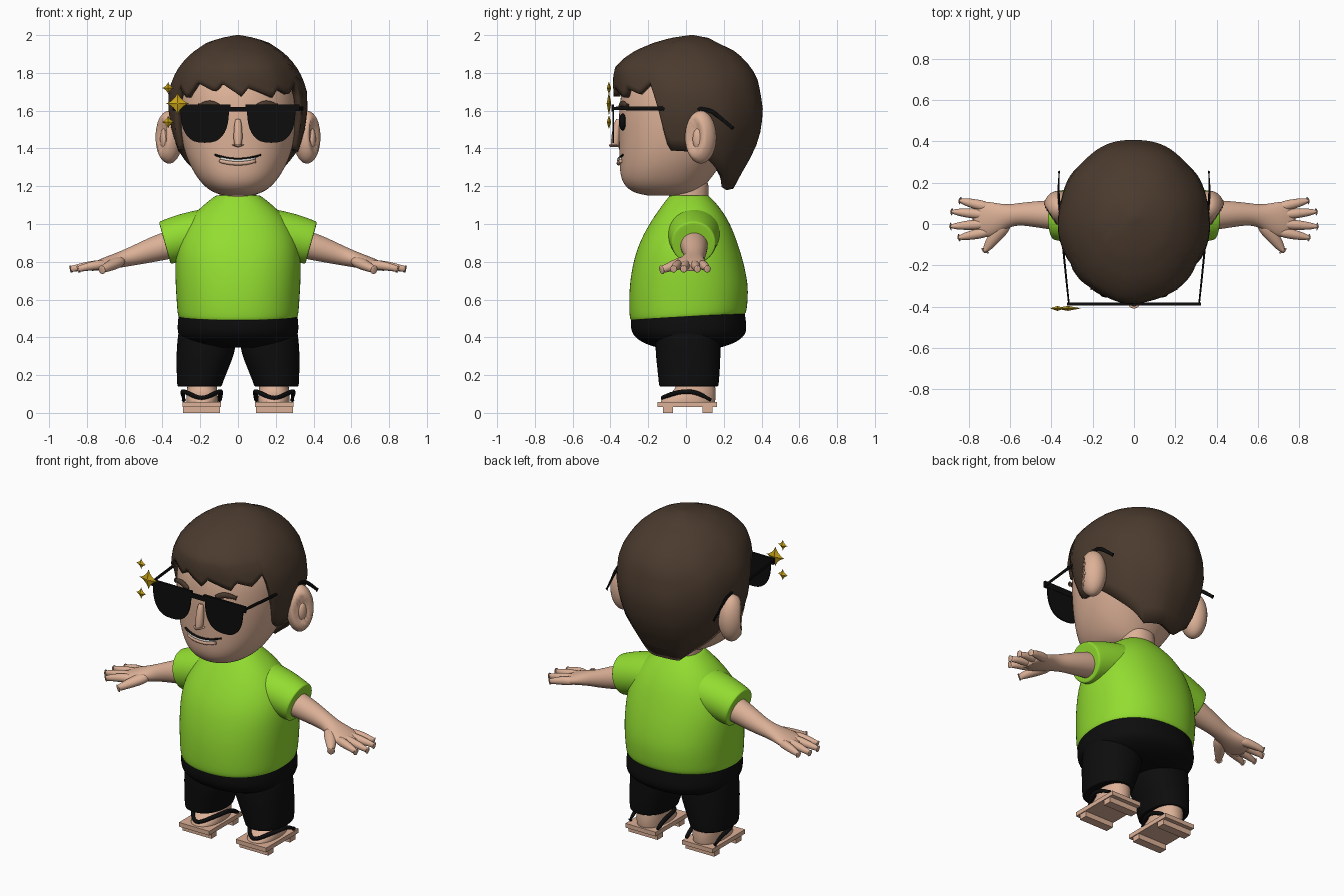
import bpy, bmesh, math
from mathutils import Vector

cube = bpy.data.objects.get("Cube")
if cube:
    bpy.data.objects.remove(cube, do_unlink=True)


def material(name, rgb):
    m = bpy.data.materials.new(name)
    m.use_nodes = True
    m.diffuse_color = (*rgb, 1)
    m.node_tree.nodes["Principled BSDF"].inputs["Base Color"].default_value = (*rgb, 1)
    return m


SKIN = material("skin", (0.72, 0.44, 0.31))
GREEN = material("lime shirt", (0.29, 0.72, 0.03))
BLACK = material("black", (0.004, 0.004, 0.004))
BROWN = material("hair brown", (0.07, 0.043, 0.027))
GOLD = material("gold", (0.6, 0.38, 0.01))
WHITE = material("tooth white", (0.8, 0.78, 0.72))


def finish(name, bm, mat, mirror=False, subsurf=0, smooth=True):
    bmesh.ops.recalc_face_normals(bm, faces=bm.faces)
    me = bpy.data.meshes.new(name)
    bm.to_mesh(me)
    bm.free()
    me.materials.append(mat)
    ob = bpy.data.objects.new(name, me)
    bpy.context.collection.objects.link(ob)
    for p in me.polygons:
        p.use_smooth = smooth
    if mirror:
        ob.modifiers.new("mirror", "MIRROR").use_mirror_merge = False
    if subsurf:
        s = ob.modifiers.new("subsurf", "SUBSURF")
        s.levels = s.render_levels = subsurf
    return ob


def loft(name, rings, mat, mirror=False, subsurf=2):
    """Skin a list of point rings, closing both ends with an inset cap."""
    def inset(ring):
        c = sum(ring, Vector()) / len(ring)
        return [c + (p - c) * 0.93 for p in ring]
    rings = [inset(rings[0])] + rings + [inset(rings[-1])]
    bm = bmesh.new()
    vs = [[bm.verts.new(p) for p in r] for r in rings]
    n = len(vs[0])
    for a, b in zip(vs, vs[1:]):
        for i in range(n):
            bm.faces.new((a[i], a[(i + 1) % n], b[(i + 1) % n], b[i]))
    bm.faces.new(vs[0])
    bm.faces.new(vs[-1])
    return finish(name, bm, mat, mirror, subsurf)


def ring(z, w, yf, yb, cx=0, tilt=0, n=24, p=2.2):
    """Horizontal superellipse from front yf to back yb."""
    out = []
    for i in range(n):
        a = math.tau * i / n
        c, s = math.cos(a), math.sin(a)
        x = cx + w * math.copysign(abs(c) ** (2 / p), c)
        y = (yf + yb) / 2 + (yb - yf) / 2 * math.copysign(abs(s) ** (2 / p), s)
        out.append(Vector((x, y, z + tilt * y)))
    return out


def tube(name, path, mat, mirror=False, n=10, rounded=True, subsurf=2):
    """Path points are x, y, z, side radius, vertical radius."""
    pts = [(Vector(p[:3]), p[3], p[4] if len(p) > 4 else p[3]) for p in path]
    if rounded:
        for end, prev, at in ((0, 1, 0), (-1, -2, len(pts))):
            q, a, b = pts[end]
            d = (q - pts[prev][0]).normalized()
            pts.insert(at, (q + d * 0.7 * min(a, b), a * 0.6, b * 0.6))
    rings = []
    for i, (q, a, b) in enumerate(pts):
        d = (pts[min(i + 1, len(pts) - 1)][0] - pts[max(i - 1, 0)][0]).normalized()
        side = d.cross(Vector((0, 0, 1))).normalized()
        up = side.cross(d)
        rings.append([q + side * a * math.cos(t) + up * b * math.sin(t)
                      for t in (math.tau * k / n for k in range(n))])
    return loft(name, rings, mat, mirror, subsurf)


def ball(name, loc, size, mat, mirror=False, dent=None):
    bm = bmesh.new()
    bmesh.ops.create_uvsphere(bm, u_segments=32, v_segments=20, radius=1)
    for v in bm.verts:
        if dent:
            k = v.co.dot(Vector(dent).normalized())
            v.co *= 1 - 0.45 * min(1, max(0, (k - 0.72) / 0.12))
        v.co = Vector(loc) + v.co * Vector(size)
    return finish(name, bm, mat, mirror)


def box(name, lo, hi, mat, mirror=False):
    bm = bmesh.new()
    bmesh.ops.create_cube(bm, size=1)
    for v in bm.verts:
        v.co = Vector([(l + h) / 2 + c * (h - l) for l, h, c in zip(lo, hi, v.co)])
    return finish(name, bm, mat, mirror, smooth=False)


def interp(t, table):
    for a, b in zip(table, table[1:]):
        if a[0] <= t <= b[0]:
            f = (t - a[0]) / (b[0] - a[0])
            return [p + (q - p) * f for p, q in zip(a[1:], b[1:])]
    return table[-1][1:] if t > table[-1][0] else table[0][1:]


# Head: height, half width, front, back
HEAD = [(1.15, .07, -.2, .04), (1.165, .13, -.28, .07), (1.2, .18, -.325, .1),
        (1.25, .222, -.35, .14), (1.33, .268, -.355, .2), (1.45, .305, -.358, .29),
        (1.6, .322, -.36, .34), (1.75, .31, -.34, .34), (1.88, .22, -.24, .25)]
loft("head", [ring(*r) for r in HEAD], SKIN)
loft("neck", [ring(z, .1, -.09, .12) for z in (1.1, 1.15, 1.22)], SKIN)
ball("ear", (.365, .078, 1.46), (.073, .083, .14), SKIN, True, dent=(.8, -.6, .05))
ball("ear_inner_fold", (.39, .07, 1.45), (.022, .035, .06), SKIN, True)
tube("nose", [(0, -.36, 1.54, .02), (0, -.372, 1.47, .026), (0, -.375, 1.42, .038)], SKIN)


def face_path(xs, z0, bend, r, push=0, rz=None):
    out = []
    for x in xs:
        z = z0 + bend * x * x
        w, yf, yb = interp(z, HEAD)
        y = (yf + yb) / 2 - (yb - yf) / 2 * (1 - abs(x / w) ** 2.2) ** (1 / 2.2)
        out.append((x, y - push, z, r, rz or r))
    return out


# Smile and eyes
smile = [-.12, -.09, -.06, -.03, 0, .03, .06, .09, .12]
tube("mouth_line", face_path(smile, 1.344, 1.5, .008, .001, .006), BLACK)
tube("teeth", face_path(smile[1:-1], 1.336, 1.5, .008, .003, .008), WHITE)
tube("lower_lip", face_path(smile[1:-1], 1.321, 1.5, .012, .002), SKIN)
ball("eye", (.135, -.335, 1.54), (.032, .02, .045), BLACK, True)
tube("eyebrow", [(.1, -.348, 1.62, .012, .016), (.15, -.337, 1.645, .014, .02),
                 (.205, -.31, 1.625, .012, .016)], BROWN, True)

# Hair: a shell from the crown down to an edge height that varies round the head
HAIR = [(1.15, .19, -.2, .23), (1.28, .27, -.28, .30), (1.39, .32, -.34, .365),
        (1.5, .352, -.37, .40), (1.6, .368, -.38, .41), (1.7, .366, -.382, .395),
        (1.77, .345, -.385, .378), (1.83, .312, -.375, .345), (1.88, .272, -.325, .30),
        (1.92, .225, -.265, .25), (1.96, .165, -.17, .165), (1.985, .09, -.08, .12), (2, .01, .02, .04)]
EDGE = [(-180, 1.19), (-150, 1.18), (-116, 1.31), (-100, 1.38), (-73, 1.39), (-66, 1.6),
        (-60, 1.73), (-48, 1.67), (-38, 1.75), (-20, 1.7), (-14, 1.745), (3, 1.675),
        (9, 1.72), (30, 1.67), (35, 1.72), (48, 1.69), (60, 1.75), (66, 1.6), (73, 1.39),
        (100, 1.38), (116, 1.31), (150, 1.18), (180, 1.19)]
bm = bmesh.new()
N, ROWS = 120, 18
grid = []
for j in range(ROWS + 1):
    row = []
    for i in range(N):
        deg = -180 + 360 * i / N
        edge = interp(deg, EDGE)[0]
        z = 2 - (2 - edge) * (j / ROWS) ** 1.8
        w, yf, yb = interp(z, HAIR)
        a = math.radians(deg)
        lump = 1 + .008 * math.sin(9 * a + 5 * z) * (j / ROWS)
        row.append(bm.verts.new((w * math.sin(a) * lump,
                                 (yf + yb) / 2 - (yb - yf) / 2 * math.cos(a) * lump, z)))
    grid.append(row)
bm.faces.new(grid[0])
for a, b in zip(grid, grid[1:]):
    for i in range(N):
        bm.faces.new((a[i], a[(i + 1) % N], b[(i + 1) % N], b[i]))
hair = finish("hair", bm, BROWN)
thick = hair.modifiers.new("thickness", "SOLIDIFY")
thick.thickness, thick.offset = .035, -1

# Sunglasses
bm = bmesh.new()
lens = [bm.verts.new((.176 + .128 * math.copysign(abs(math.cos(a)) ** .75, math.cos(a)), -.39,
                      1.61 - .18 * math.sin(a) ** .8 if 0 < a < math.pi else 1.61))
        for a in (math.pi * k / 28 for k in range(29))]
face = bm.faces.new(lens)
moved = bmesh.ops.extrude_face_region(bm, geom=[face])["geom"]
bmesh.ops.translate(bm, vec=(0, .008, 0), verts=[v for v in moved if isinstance(v, bmesh.types.BMVert)])
finish("lens", bm, BLACK, True, smooth=False)
box("glasses_brow", (.04, -.395, 1.597), (.325, -.38, 1.633), BLACK, True)
box("glasses_bridge", (-.05, -.395, 1.595), (.05, -.38, 1.62), BLACK)
tube("temple", [(.315, -.385, 1.612, .005, .011), (.345, -.1, 1.612, .005, .011),
                (.362, .11, 1.612, .006, .011), (.366, .15, 1.59, .006, .013),
                (.362, .25, 1.505, .006, .014)], BLACK, True)

# Sparkles beside the glasses
for label, x, z, s in (("large", -.32, 1.638, .064), ("upper", -.37, 1.72, .034), ("lower", -.37, 1.54, .036)):
    bm = bmesh.new()
    rim = []
    for k in range(32):
        c, d = math.cos(math.tau * k / 32), math.sin(math.tau * k / 32)
        rim.append(bm.verts.new((x + s * c ** 3, -.408, z + s * d ** 3)))
    for y in (-.42, -.396):
        tip = bm.verts.new((x, y, z))
        for k in range(32):
            bm.faces.new((rim[k], rim[(k + 1) % 32], tip))
    finish(label + "_sparkle", bm, GOLD, smooth=False)

# Shirt with short sleeves
SHIRT = [(.5, .322, -.30, .322), (.58, .327, -.305, .33), (.68, .334, -.302, .332),
         (.8, .336, -.282, .307), (.9, .325, -.25, .275), (1.0, .28, -.197, .237),
         (1.08, .21, -.142, .187), (1.135, .14, -.1, .137), (1.152, .115, -.085, .118)]
loft("shirt", [ring(*r, tilt=.06 if r[0] < .6 else 0) for r in SHIRT], GREEN)
tube("sleeve", [(.13, .04, .96, .15, .13), (.27, .04, .935, .137, .128), (.37, .04, .905, .122, .12),
                (.388, .04, .9, .118, .116)], GREEN, True, n=20, rounded=False)

# Arms and hands
tube("arm", [(.3, .04, .905, .08), (.42, .045, .875, .072), (.54, .05, .835, .055, .054),
             (.61, .04, .815, .053, .044), (.68, .025, .795, .085, .037),
             (.735, .02, .78, .092, .031), (.77, .02, .772, .08, .024)], SKIN, True, n=16)
for label, y0, x1, y1 in (("little", .085, .84, .113), ("ring", .045, .88, .06),
                          ("middle", .0, .885, -.012), ("index", -.04, .845, -.066)):
    tube(label + "_finger", [(.72, y0, .785, .028), ((.72 + x1) / 2, (y0 + y1) / 2, .778, .025),
                             (x1, y1, .762, .022)], SKIN, True)
tube("thumb", [(.63, -.01, .8, .04, .034), (.68, -.07, .778, .034, .03), (.72, -.128, .758, .026)], SKIN, True)

# Shorts
SEAT = [(.56, .31, -.285, .31), (.5, .32, -.296, .318), (.44, .325, -.296, .326),
        (.4, .315, -.275, .308), (.365, .27, -.22, .25), (.345, .2, -.15, .18)]
loft("shorts_seat", [ring(*r) for r in SEAT], BLACK)
LEG = [(.45, .15, -.16, .18, .165), (.34, .16, -.165, .185, .167), (.25, .142, -.155, .182, .185),
       (.155, .121, -.145, .175, .203), (.14, .118, -.143, .172, .203)]
loft("shorts_leg", [ring(*r) for r in LEG], BLACK, True)

# Feet and raised sandals
FOOT = [(.05, .085, -.14, .155, .19), (.085, .085, -.125, .158, .19),
        (.115, .08, -.05, .158, .19), (.2, .077, -.05, .15, .19)]
loft("foot", [ring(*r) for r in FOOT], SKIN, True)
box("sandal_sole", (.09, -.15, .032), (.295, .165, .058), SKIN, True)
for label, y in (("front", -.122), ("back", .088)):
    box(label + "_sandal_bar", (.095, y, 0), (.29, y + .052, .034), SKIN, True)
strap = [(-.095, .13, .068), (-.1, .07, .105), (-.105, 0, .118), (-.06, -.085, .1), (0, -.142, .068)]
strap += [(-x, y, z) for x, y, z in strap[-2::-1]]
tube("sandal_strap", [(.192 + x, y, z, .013) for x, y, z in strap], BLACK, True)
